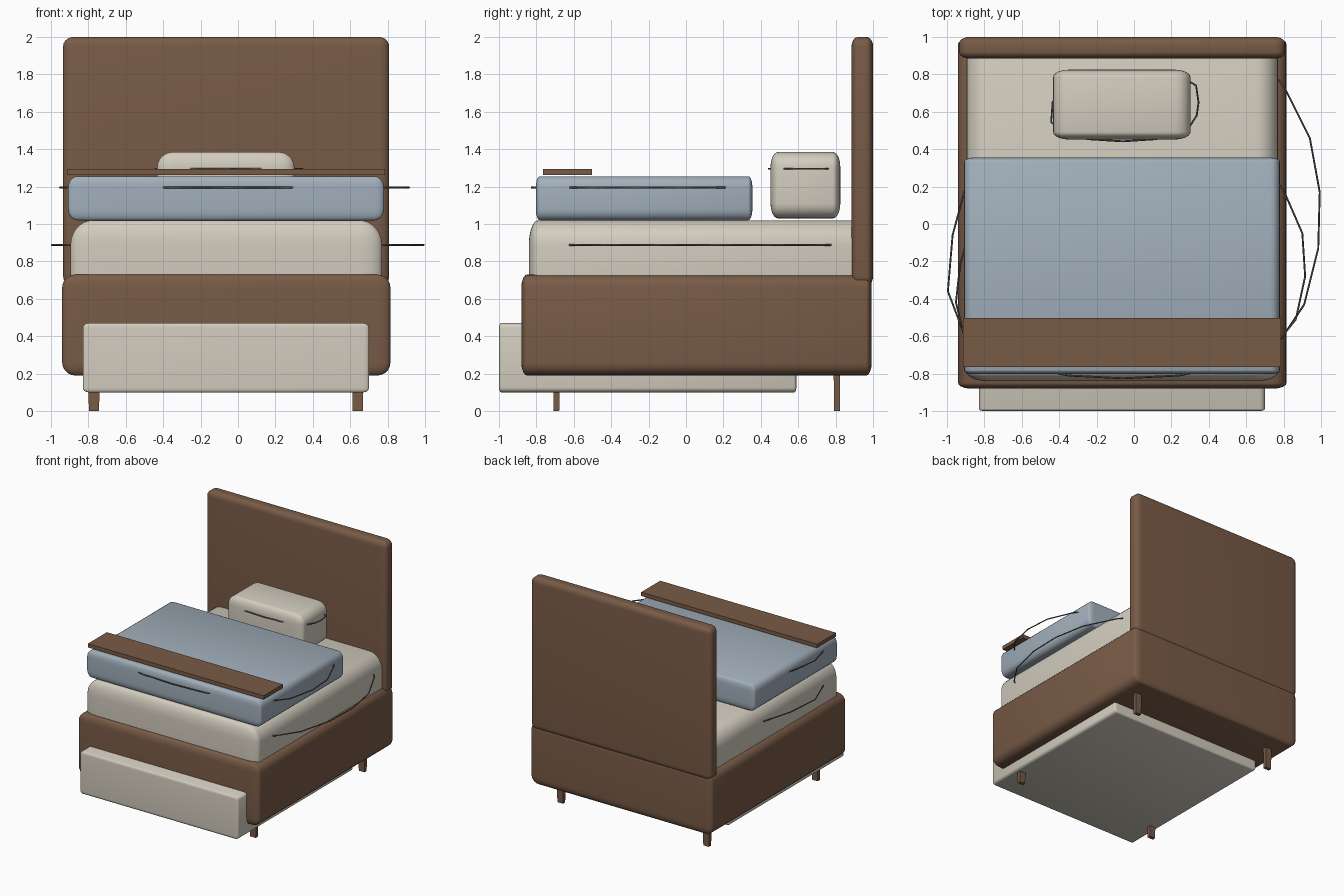
import bpy, bmesh
from mathutils import Vector

if "Cube" in bpy.data.objects:
    bpy.data.objects.remove(bpy.data.objects["Cube"])


def material(name, rgb):
    m = bpy.data.materials.new(name)
    m.diffuse_color = (*rgb, 1)
    m.use_nodes = True
    m.node_tree.nodes["Principled BSDF"].inputs["Base Color"].default_value = m.diffuse_color
    return m


wood = material("brown_wood", (0.19, 0.105, 0.062))
cream = material("cream_fabric", (0.65, 0.61, 0.52))
blue = material("blue_fabric", (0.36, 0.43, 0.50))
cord = material("piping_cord", (0.12, 0.11, 0.10))


def box(name, lo, hi, mat, r=None, seg=5, taper=1.0):
    """Box between two corners; r gives a separate rounding per axis."""
    lo, hi = Vector(lo), Vector(hi)
    size, mid = hi - lo, (lo + hi) / 2
    s = Vector(r) if r else Vector((1, 1, 1))
    bm = bmesh.new()
    bmesh.ops.create_cube(bm, size=1)
    for v in bm.verts:
        k = taper if v.co.z < 0 else 1
        v.co = Vector((v.co.x * size.x * k / s.x, v.co.y * size.y * k / s.y,
                       v.co.z * size.z / s.z))
    if r:
        bmesh.ops.bevel(bm, geom=bm.edges[:], offset=1, segments=seg,
                        profile=0.5, affect='EDGES')
    for v in bm.verts:
        v.co = Vector((v.co.x * s.x, v.co.y * s.y, v.co.z * s.z))
    bmesh.ops.recalc_face_normals(bm, faces=bm.faces[:])
    me = bpy.data.meshes.new(name)
    bm.to_mesh(me)
    bm.free()
    ob = bpy.data.objects.new(name, me)
    ob.location = mid
    me.materials.append(mat)
    bpy.context.collection.objects.link(ob)
    if r:
        bpy.ops.object.select_all(action='DESELECT')
        ob.select_set(True)
        bpy.context.view_layer.objects.active = ob
        bpy.ops.object.shade_smooth_by_angle(angle=0.6)
    return ob


def piping(name, pts, z):
    """Thin closed cord bulging out of the cushion sides."""
    cu = bpy.data.curves.new(name, 'CURVE')
    cu.dimensions = '3D'
    cu.bevel_depth = 0.005
    cu.bevel_resolution = 1
    sp = cu.splines.new('POLY')
    sp.points.add(len(pts) - 1)
    for p, (x, y) in zip(sp.points, pts):
        p.co = (x, y, z, 1)
    sp.use_cyclic_u = True
    cu.materials.append(cord)
    ob = bpy.data.objects.new(name, cu)
    bpy.context.collection.objects.link(ob)


# Bed frame and headboard
box("bed_base", (-0.94, -0.88, 0.19), (0.815, 0.993, 0.73), wood, (0.07, 0.03, 0.07))
box("headboard", (-0.935, 0.885, 0.67), (0.808, 1.0, 2.0), wood, (0.055, 0.035, 0.05))

# Tapered legs
for side, x in (("left", -0.77), ("right", 0.64)):
    for end, y in (("front", -0.693), ("back", 0.807)):
        box(f"{end}_{side}_leg", (x - 0.032, y - 0.018, 0), (x + 0.032, y + 0.018, 0.25),
            wood, taper=0.85)

# Pull-out drawer
box("drawer", (-0.83, -1.0, 0.10), (0.70, 0.59, 0.47), cream, (0.03, 0.012, 0.025), 4)

# Bedding
box("mattress", (-0.895, -0.84, 0.60), (0.77, 0.96, 1.02), cream, (0.12, 0.05, 0.13), 7)
box("blanket", (-0.908, -0.803, 1.02), (0.78, 0.355, 1.255), blue, (0.05, 0.022, 0.06))
box("pillow", (-0.432, 0.452, 1.03), (0.302, 0.825, 1.385), cream, (0.085, 0.04, 0.08), 6)
box("foot_runner", (-0.915, -0.765, 1.262), (0.785, -0.503, 1.295), wood)

# Piping cords
piping("mattress_piping",
       [(0.69, 0.86), (0.80, 0.74), (0.94, 0.46), (0.993, 0.17), (0.985, -0.13),
        (0.91, -0.43), (0.79, -0.61), (0.55, -0.75), (0.2, -0.81), (-0.2, -0.81),
        (-0.6, -0.76), (-0.9, -0.61), (-0.995, -0.36), (-0.97, -0.06), (-0.9, 0.2),
        (-0.75, 0.55), (-0.4, 0.8), (0.3, 0.9)], 0.888)
piping("blanket_piping",
       [(0.70, 0.31), (0.80, 0.18), (0.90, -0.05), (0.915, -0.28), (0.865, -0.51),
        (0.77, -0.63), (0.55, -0.75), (0.24, -0.81), (-0.06, -0.825), (-0.35, -0.81),
        (-0.65, -0.75), (-0.90, -0.63), (-0.952, -0.42), (-0.93, -0.22), (-0.87, 0),
        (-0.7, 0.22), (-0.3, 0.3), (0.3, 0.33)], 1.195)
piping("pillow_piping",
       [(0.25, 0.80), (0.30, 0.76), (0.332, 0.74), (0.345, 0.65), (0.335, 0.58),
        (0.29, 0.51), (0.12, 0.454), (-0.06, 0.442), (-0.25, 0.454), (-0.38, 0.49),
        (-0.443, 0.545), (-0.435, 0.65), (-0.38, 0.75), (-0.1, 0.8)], 1.295)
